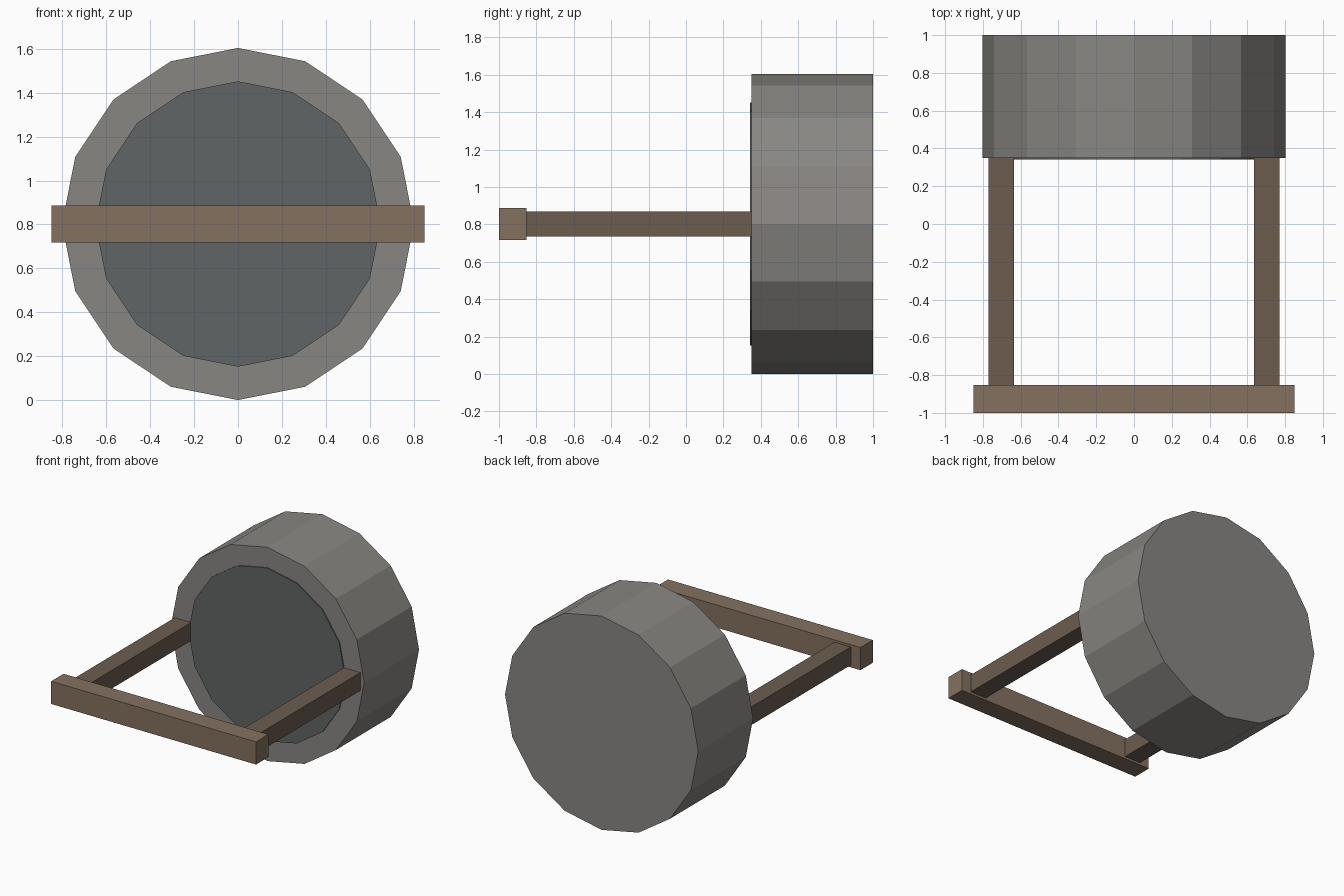
import bpy
from math import pi

if "Cube" in bpy.data.objects:
    bpy.data.objects.remove(bpy.data.objects["Cube"])

CZ = 0.802  # axle height, also the drum radius


def material(name, rgb):
    m = bpy.data.materials.new(name)
    m.diffuse_color = (*rgb, 1)
    m.use_nodes = True
    m.node_tree.nodes["Principled BSDF"].inputs["Base Color"].default_value = m.diffuse_color
    return m


def drum(name, radius, y0, y1, mat):
    bpy.ops.mesh.primitive_cylinder_add(vertices=16, radius=radius, depth=y1 - y0,
                                        location=(0, (y0 + y1) / 2, CZ),
                                        rotation=(pi / 2, 0, 0))
    finish(name, mat)


def beam(name, size, loc, mat):
    bpy.ops.mesh.primitive_cube_add(size=1, location=loc)
    bpy.context.object.scale = size
    bpy.ops.object.transform_apply(location=False, rotation=False, scale=True)
    finish(name, mat)


def finish(name, mat):
    ob = bpy.context.object
    ob.name = name
    ob.data.materials.append(mat)


stone = material("stone", (0.25, 0.24, 0.225))
dark_stone = material("dark_stone", (0.12, 0.13, 0.13))
wood = material("wood", (0.23, 0.165, 0.115))
dark_wood = material("dark_wood", (0.15, 0.11, 0.08))

# Roller drum and the darker core standing slightly proud of its front face
drum("roller_drum", CZ, 0.35, 1.0, stone)
drum("roller_core", 0.65, 0.342, 0.998, dark_stone)

# Pull frame: two side arms and the front crossbar
for side, x in (("left", -0.702), ("right", 0.702)):
    beam(f"{side}_arm", (0.136, 1.205, 0.136), (x, -0.2525, CZ), dark_wood)
beam("crossbar", (1.7, 0.147, 0.17), (0, -0.9265, CZ), wood)
